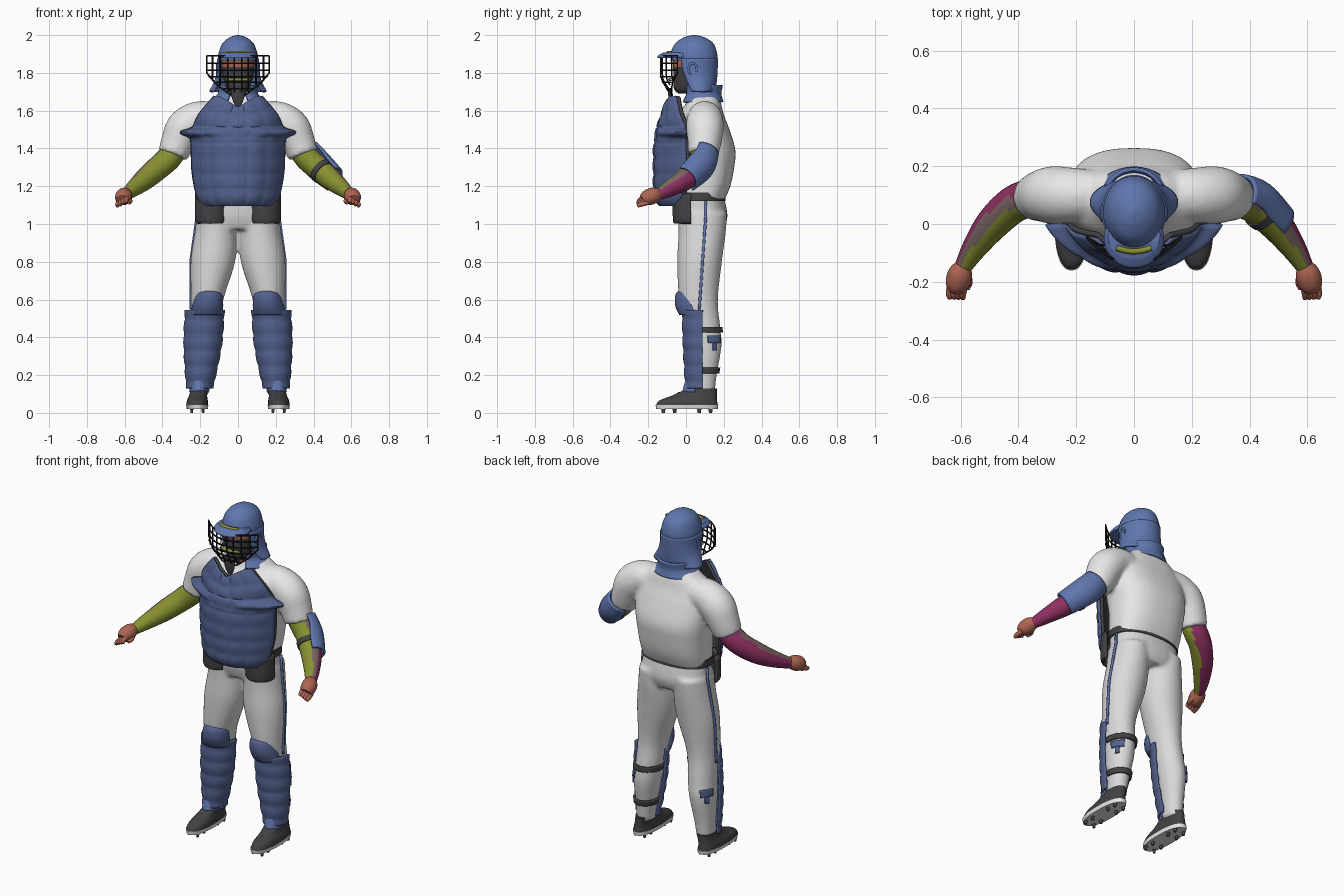
import bpy, bmesh, math
from mathutils import Vector

cube = bpy.data.objects.get("Cube")
if cube:
    bpy.data.objects.remove(cube, do_unlink=True)


def material(name, r, g, b):
    m = bpy.data.materials.new(name)
    m.use_nodes = True
    m.diffuse_color = (r, g, b, 1)
    m.node_tree.nodes["Principled BSDF"].inputs["Base Color"].default_value = (r, g, b, 1)
    return m


WHITE = material("jersey white", .80, .80, .80)
PANTS = material("pants grey white", .70, .70, .70)
BLUE = material("helmet blue", .115, .18, .42)
NAVY = material("guard blue", .085, .12, .27)
OLIVE = material("sleeve olive", .25, .28, .03)
MAGENTA = material("sleeve magenta", .27, .03, .12)
TAUPE = material("sleeve taupe", .20, .13, .13)
SKIN = material("skin", .42, .13, .085)
CHARCOAL = material("charcoal", .055, .055, .06)
BLACK = material("cage black", .01, .01, .01)
made = []


def catmull(rows, k=5):
    """Smoothly interpolate a list of equal-length tuples."""
    out = []
    for i in range(len(rows) - 1):
        a, b, c, d = rows[max(i - 1, 0)], rows[i], rows[i + 1], rows[min(i + 2, len(rows) - 1)]
        for j in range(k):
            t = j / k
            out.append(tuple(q + .5 * t * (r - p + t * (2 * p - 5 * q + 4 * r - e + t * (3 * (q - r) + e - p)))
                             for p, q, r, e in zip(a, b, c, d)))
    return out + [tuple(rows[-1])]


def grid(name, rows, mats, wrap=True, cap=True, rule=None, solid=0, s=1):
    """Skin a list of point rows; s=-1 mirrors the part in x."""
    bm = bmesh.new()
    vs = [[bm.verts.new((p[0] * s, p[1], p[2])) for p in row] for row in rows]
    n = len(vs[0])
    for a, b in zip(vs, vs[1:]):
        for i in range(n if wrap else n - 1):
            j = (i + 1) % n
            bm.faces.new((a[i], a[j], b[j], b[i]))
    if cap and wrap:
        bm.faces.new(vs[0])
        bm.faces.new(vs[-1])
    bmesh.ops.recalc_face_normals(bm, faces=bm.faces)
    bm.normal_update()
    if rule:
        for f in bm.faces:
            f.material_index = rule(f)
    mesh = bpy.data.meshes.new(name)
    bm.to_mesh(mesh)
    bm.free()
    ob = bpy.data.objects.new(name, mesh)
    bpy.context.collection.objects.link(ob)
    for m in mats if isinstance(mats, list) else [mats]:
        mesh.materials.append(m)
    if solid:
        mod = ob.modifiers.new("thickness", 'SOLIDIFY')
        mod.thickness, mod.offset = solid, 0
    made.append(ob)
    return ob


def ring(cx, cy, z, rx, ry, p=2, a0=0, a1=360, n=36):
    full = a1 - a0 >= 360
    pts = []
    for i in range(n):
        a = math.radians(a0 + (a1 - a0) * i / (n if full else n - 1))
        c, d = math.cos(a), math.sin(a)
        pts.append((cx + rx * math.copysign(abs(c) ** (2 / p), c),
                    cy + ry * math.copysign(abs(d) ** (2 / p), d), z))
    return pts


def loft(name, rows, mats, p=2, k=5, **kw):
    return grid(name, [ring(*r, p=p) for r in (catmull(rows, k) if k else rows)], mats, **kw)


def shell(name, rows, mats, a0, a1, solid=.012, k=4, **kw):
    """Open curved plate wrapped round a vertical axis."""
    return grid(name, [ring(*r, a0=a0, a1=a1) for r in catmull(rows, k)], mats, wrap=False, solid=solid, **kw)


def tube(name, path, mats, a0=0, a1=360, n=24, k=5, **kw):
    """Tapered limb along (x, y, z, radius) points."""
    pts, rows = catmull(path, k), []
    full = a1 - a0 >= 360
    for i, q in enumerate(pts):
        t = (Vector(pts[min(i + 1, len(pts) - 1)][:3]) - Vector(pts[max(i - 1, 0)][:3])).normalized()
        side = t.cross(Vector((0, 0, 1))).normalized()
        up = side.cross(t)
        angles = [math.radians(a0 + (a1 - a0) * j / (n if full else n - 1)) for j in range(n)]
        rows.append([Vector(q[:3]) + q[3] * (side * math.cos(a) + up * math.sin(a)) for a in angles])
    return grid(name, rows, mats, wrap=full, **kw)


def blend(name, parts):
    """Join overlapping volumes and fuse them into one soft skin."""
    bpy.ops.object.select_all(action='DESELECT')
    for o in parts:
        o.select_set(True)
    for o in parts[1:]:
        made.remove(o)
    bpy.context.view_layer.objects.active = parts[0]
    bpy.ops.object.join()
    parts[0].name = name
    mod = parts[0].modifiers.new("fuse", 'REMESH')
    mod.mode, mod.voxel_size, mod.use_smooth_shade = 'VOXEL', .011, True
    mod = parts[0].modifiers.new("soften", 'SMOOTH')
    mod.factor, mod.iterations = .5, 6


def bar(name, pts, mat, r):
    cu = bpy.data.curves.new(name, 'CURVE')
    cu.dimensions, cu.bevel_depth, cu.bevel_resolution = '3D', r, 1
    for line in pts:
        sp = cu.splines.new('POLY')
        sp.points.add(len(line) - 1)
        for q, co in zip(sp.points, line):
            q.co = (*co, 1)
    cu.materials.append(mat)
    bpy.context.collection.objects.link(bpy.data.objects.new(name, cu))


# Jersey: torso and short sleeves
TORSO = [(1.12, .205, -.045, .20), (1.2, .21, -.05, .235), (1.3, .217, -.05, .255), (1.39, .228, -.06, .262),
         (1.5, .24, -.06, .23), (1.58, .225, -.04, .20), (1.64, .165, 0, .185), (1.69, .09, .015, .165)]
SLEEVE = [(.12, .1, 1.56, .085), (.21, .1, 1.555, .095), (.28, .1, 1.51, .1), (.318, .098, 1.435, .09),
          (.345, .09, 1.365, .08)]
blend("jersey", [loft("torso", [(0, (a + b) / 2, z, w, (b - a) / 2) for z, w, a, b in TORSO], WHITE, p=2.5)]
      + [tube("sleeve", SLEEVE, WHITE, s=s) for s in (1, -1)])

# Pants: pelvis and legs
LEG = [(.115, .088, 1.06, .1, .13), (.117, .085, .95, .113, .125), (.133, .072, .8, .118, .118),
       (.163, .066, .6, .086, .103), (.175, .09, .45, .076, .092), (.185, .098, .35, .072, .09),
       (.195, .095, .2, .056, .068), (.2, .09, .1, .048, .062)]
blend("pants", [loft("pelvis", [(0, .087, .97, .19, .11), (0, .088, 1.04, .208, .132), (0, .075, 1.15, .204, .125)],
                     PANTS, p=2.3)] + [loft("leg", LEG, PANTS, s=s) for s in (1, -1)])


def leg_at(z, grow=0):
    for a, b in zip(LEG, LEG[1:]):
        if b[2] <= z <= a[2]:
            t = (a[2] - z) / (a[2] - b[2])
            c = [p + t * (q - p) for p, q in zip(a, b)]
            return (c[0], c[1], z, c[3] + grow, c[4] + grow)


loft("belt", [(0, .076, 1.123, .214, .134), (0, .076, 1.167, .212, .132)], CHARCOAL, p=2.3, k=1)

# Neck, collar and face
loft("neck", [(0, .08, 1.6, .065, .065), (0, .05, 1.78, .06, .065)], SKIN)
shell("collar", [(0, .085, 1.645, .135, .108), (0, .09, 1.69, .1, .092), (0, .09, 1.735, .103, .1)],
      BLUE, -65, 245)
loft("face", [(0, -.005, 1.69, .03, .035), (0, .005, 1.72, .06, .07), (0, .03, 1.8, .084, .097),
              (0, .035, 1.88, .088, .1), (0, .04, 1.95, .05, .06)], [SKIN, CHARCOAL],
     rule=lambda f: int(f.calc_center_median().z < 1.825))

# Helmet: dome, flared skirt, brim and ear rims
loft("helmet_dome", [(0, .043, 2.0, .008, .01), (0, .044, 1.988, .045, .055), (0, .044, 1.955, .083, .102),
                     (0, .041, 1.9, .104, .124), (0, .042, 1.865, .107, .123)], BLUE)
shell("helmet_skirt", [(0, .042, 1.875, .106, .122), (0, .045, 1.82, .107, .117), (0, .058, 1.76, .118, .1),
                       (0, .075, 1.7, .148, .075)], BLUE, -32, 212)
loft("helmet_brim", [(0, -.055, 1.878, .1, .095), (0, -.05, 1.89, .104, .1), (0, -.04, 1.908, .09, .08)], BLUE)
for s in (1, -1):
    rim = [(s * .11, .035 + .022 * math.cos(a * .4), 1.82 + .03 * math.sin(a * .4)) for a in range(17)]
    bar("ear_rim", [rim], BLUE, .006)


# Face cage
def cage(x, z):
    return (x, -.135 + .09 * (x / .165) ** 2 + .6 * max(0, 1.77 - z), z)


lines = []
for z, w in ((1.89, .165), (1.85, .165), (1.815, .165), (1.78, .155), (1.75, .115), (1.715, .075)):
    lines.append([cage(w * i / 8, z) for i in range(-8, 9)])
for x, low in ((.165, 1.8), (.135, 1.76), (.095, 1.735), (.055, 1.70), (.02, 1.69)):
    for s in (1, -1):
        lines.append([cage(s * x, 1.89 + (low - 1.89) * i / 6) for i in range(7)])
for s in (1, -1):
    lines.append([cage(s * .165, 1.8), cage(s * .12, 1.745), cage(s * .05, 1.69), cage(0, 1.67)])
bar("face_cage", lines, BLACK, .0045)
for z, y in ((1.908, -.095), (1.765, -.085)):
    bar("cage_pad", [[(x * .015, y + .0008 * x * x, z) for x in range(-4, 5)]], OLIVE, .01)
loft("throat_guard", [(0, -.075, 1.62, .012, .008), (0, -.08, 1.66, .03, .012), (0, -.085, 1.72, .04, .012)], CHARCOAL)

# Quilted chest protector with dark backing: height, half width, centre depth, edge depth
CHEST = [(1.10, .175, -.135, -.05), (1.15, .215, -.155, -.02), (1.28, .24, -.16, 0), (1.42, .245, -.158, 0),
         (1.46, .255, -.15, 0), (1.485, .302, -.148, 0), (1.51, .24, -.145, 0), (1.58, .205, -.128, -.03),
         (1.675, .125, -.105, -.05)]


def chest(bump, back):
    rows = []
    for z, w, yf, ys in catmull(CHEST, 8):
        row = []
        for i in range(-24, 25):
            u = i / 24
            quilt = abs(math.sin(math.pi * (u * 2.5 + .5)) * math.sin(math.pi * (z - 1.1) / .083)) ** .5
            notch = .06 * max(0, 1 - abs(u) * 1.3) * max(0, (z - 1.5) / .175)
            row.append((w * u, yf + (ys - yf) * abs(u) ** 2.4 - bump * quilt + back, z - notch))
        rows.append(row)
    return rows


grid("chest_protector", chest(.011, 0), NAVY, wrap=False, solid=.014)
grid("chest_backing", chest(0, .016), CHARCOAL, wrap=False, solid=.016)

# Arms, hands, leg guards and shoes on both sides
ARM = [(.335, .09, 1.39, .062), (.365, .088, 1.35, .066), (.42, .065, 1.3, .064), (.49, 0, 1.24, .058),
       (.55, -.08, 1.19, .044), (.592, -.15, 1.155, .03)]
for s in (1, -1):
    def sleeve_colour(f):
        front = -.6 * s * f.normal.x - .8 * f.normal.y
        return 0 if front > .05 else 1 if front > -.55 and f.normal.z > 0 else 2
    tube("arm_sleeve", ARM, [OLIVE, TAUPE, MAGENTA], rule=sleeve_colour, s=s)
    tube("hand", [(.588, -.14, 1.16, .028), (.6, -.17, 1.152, .042), (.61, -.205, 1.138, .042),
                  (.613, -.228, 1.125, .03)], SKIN, s=s)
    for i in range(4):
        x = .585 + .015 * i
        tube("finger", [(x, -.2, 1.15 - .012 * i, .014), (x + .008, -.24, 1.13 - .009 * i, .013),
                        (x + .006, -.256, 1.112 - .006 * i, .009)], SKIN, n=10, k=3, s=s)
    tube("thumb", [(.585, -.165, 1.14, .016), (.572, -.2, 1.122, .014), (.578, -.225, 1.112, .009)], SKIN, n=10, s=s)

    # Side stripe, hip pad and rear buckle
    stripe = []
    for i in range(20):
        z = 1.05 - i * .0265
        cx, cy, _, rx, ry = leg_at(z, .003)
        y0 = .105 - .035 * i / 19
        stripe.append([(cx + rx * math.sqrt(1 - ((y - cy) / ry) ** 2), y, z) for y in (y0 - .007, y0, y0 + .007)])
    grid("leg_stripe", [[(.214, p[1], 1.12) for p in stripe[0]]] + stripe, BLUE, wrap=False, solid=.009, s=s)
    shell("hip_pad", [(.14, .02, 1.01, .068, .075), (.142, .02, 1.03, .076, .08), (.137, .02, 1.16, .08, .08)],
          CHARCOAL, 190, 365, solid=.02, s=s)
    shell("buckle", [leg_at(z, .006) for z in (.37, .41)], NAVY, 12, 62, solid=.009, s=s)
    shell("buckle_tail", [leg_at(z, .005) for z in (.33, .37)], NAVY, 28, 44, solid=.009, s=s)

    # Banded shin guard, knee cup and ankle flap
    shin = [(.176, .085, .545, .096, .098), (.184, .085, .4, .095, .094), (.192, .085, .28, .084, .088),
            (.203, .085, .13, .062, .08)]
    rows = [(a, b, z, rx + .005 * abs(math.sin(z * 38)), ry + .006 * abs(math.sin(z * 38)))
            for a, b, z, rx, ry in catmull(shin, 10)]
    shell("shin_guard", rows, NAVY, 178, 362, k=1, s=s)
    shell("knee_cup", [(.155, .02, .645, .045, .05), (.155, .025, .625, .066, .075), (.16, .03, .57, .076, .082),
                       (.168, .05, .52, .08, .08)], NAVY, 180, 360, s=s)
    shell("ankle_flap", [(.205, .075, .18, .045, .07), (.208, .06, .11, .045, .075)], BLUE, 190, 350, s=s)

    # Shoe with pale sole, laces and cleats
    loft("shoe_sole", [(.215, .005, .02, .056, .163), (.216, .005, .042, .059, .166)], WHITE, p=2.4, k=1, s=s)
    loft("shoe", [(.216, .005, .04, .058, .164), (.215, .012, .066, .055, .152), (.211, .045, .092, .048, .118),
                  (.204, .085, .13, .046, .078)], CHARCOAL, p=2.3, s=s)
    bar("shoe_laces", [[(s * .185, -.06 + .025 * i, .086 + .011 * i), (s * .212, -.064 + .025 * i, .095 + .011 * i),
                        (s * .24, -.06 + .025 * i, .086 + .011 * i)] for i in range(3)], TAUPE, .004)
    for y in (-.12, -.06, .07, .13):
        for x in (.185, .245):
            loft("cleat", [(x, y, 0, .006, .008), (x, y, .022, .009, .012)], CHARCOAL, k=1, s=s)

# Left side extras: elbow guard, its band, and calf straps
tube("elbow_guard", [(.36, .1, 1.385, .07), (.42, .07, 1.31, .078), (.495, 0, 1.24, .068)], BLUE, 85, 265, solid=.012)
tube("elbow_band", [(.437, .05, 1.285, .068), (.456, .033, 1.268, .066)], CHARCOAL)
for z in (.44, .225):
    shell("calf_strap", [leg_at(z + d, .006) for d in (-.015, .015)], CHARCOAL, -10, 190)

bpy.ops.object.select_all(action='DESELECT')
for o in made:
    o.select_set(True)
bpy.context.view_layer.objects.active = made[0]
bpy.ops.object.shade_smooth_by_angle(angle=math.radians(40))
